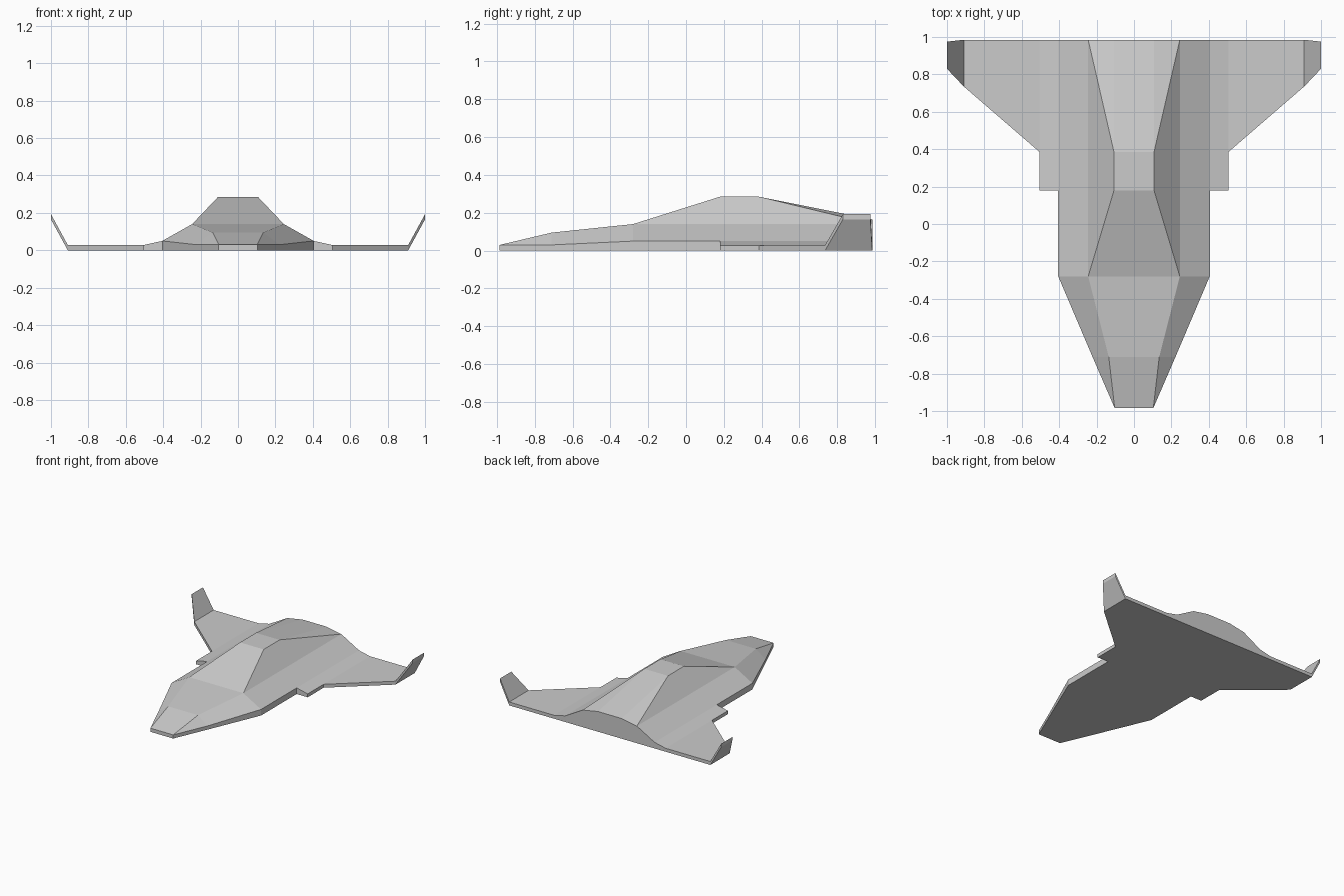
import bpy, bmesh

if "Cube" in bpy.data.objects:
    bpy.data.objects.remove(bpy.data.objects["Cube"])


def half_part(name, lofts, caps):
    """Loft rows of points into a half mesh, add cap faces, mirror across x."""
    bm = bmesh.new()
    verts = {}

    def face(points):
        unique = []
        for p in points:
            key = tuple(round(c, 4) for c in p)
            if key not in verts:
                verts[key] = bm.verts.new(key)
            if verts[key] not in unique:
                unique.append(verts[key])
        if len(unique) > 2:
            bm.faces.new(unique)

    for rows, closed, skip in lofts:
        n = len(rows[0])
        for i in range(len(rows) - 1):
            for j in range(n if closed else n - 1):
                k = (j + 1) % n
                if (i, j) not in skip:
                    face((rows[i][j], rows[i][k], rows[i + 1][k], rows[i + 1][j]))
    for cap in caps:
        face(cap)
    bmesh.ops.recalc_face_normals(bm, faces=bm.faces)
    mesh = bpy.data.meshes.new(name)
    bm.to_mesh(mesh)
    bm.free()
    obj = bpy.data.objects.new(name, mesh)
    bpy.context.collection.objects.link(obj)
    mirror = obj.modifiers.new("Mirror", 'MIRROR')
    mirror.use_clip = True
    return obj


def hull_row(y, crown, ridge, mid, edge):
    """Half cross-section from the top centre line round to the belly centre."""
    profile = [(0, crown[1]), crown, ridge, mid, edge, (edge[0], 0), (0, 0)]
    return [(x, y, z) for x, z in profile]


# Hull: faceted nose, raised canopy and tapering tail
nose, shoulder, roof, edge = (0.103, 0.03), (0.245, 0.14), (0.107, 0.285), (0.405, 0.05)
hull = [
    hull_row(-0.985, nose, nose, nose, nose),
    hull_row(-0.71, (0.107, 0.095), (0.135, 0.095), (0.135, 0.095), (0.222, 0.03)),
    hull_row(-0.28, (0.107, 0.14), shoulder, shoulder, edge),
    hull_row(0.18, roof, roof, shoulder, edge),
    hull_row(0.385, roof, roof, shoulder, edge),
    hull_row(0.985, (0.107, 0.165), shoulder, shoulder, edge),
]
# side wall is left open where the wing joins
half_part("hull", [(hull, False, {(3, 4), (4, 4)})], [hull[0], hull[-1]])


def wing_row(x, ys, bottom, top):
    """Closed chordwise loop at one span position."""
    return [(x, y, top) for y in ys] + [(x, y, bottom) for y in reversed(ys)]


# Wing: stepped root section and swept blade
root_ys = (0.18, 0.385, 0.985)
root = [wing_row(0.405, root_ys, 0, 0.05), wing_row(0.505, root_ys, 0, 0.028)]
blade = [wing_row(0.505, (0.385, 0.985), 0, 0.028), wing_row(0.91, (0.735, 0.985), 0, 0.028)]
step = [root[1][i] for i in (0, 1, 4, 5)]
half_part("wing", [(root, True, ()), (blade, True, ())], [step])

# Winglet: canted tip fin
fin = [blade[1], wing_row(1.0, (0.83, 0.975), 0.165, 0.193)]
half_part("winglet", [(fin, True, ())], [fin[1]])
